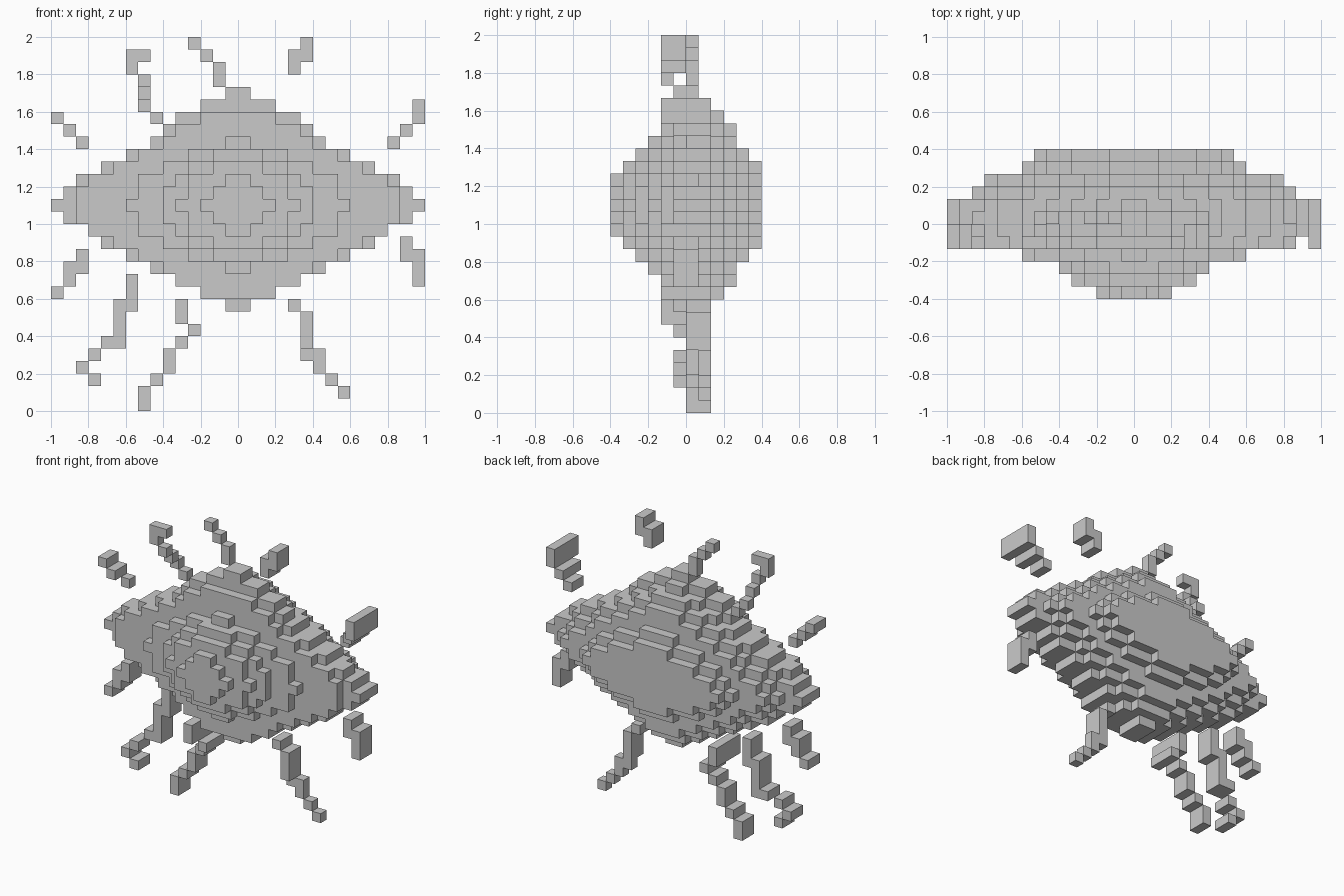
import bpy
import bmesh
from mathutils import Vector

VOXEL = 2 / 30
MIDDLE_ROW = 16

if "Cube" in bpy.data.objects:
    bpy.data.objects.remove(bpy.data.objects["Cube"], do_unlink=True)

# Single flat colour
grey = bpy.data.materials.new("stone_grey")
grey.use_nodes = True
colour = (0.59, 0.59, 0.59, 1)
grey.diffuse_color = colour
shader = next(n for n in grey.node_tree.nodes if n.type == "BSDF_PRINCIPLED")
shader.inputs["Base Color"].default_value = colour


def build_voxels(name, cells):
    """Make one object from the exposed sides of a set of grid cells."""
    bm = bmesh.new()
    for cell in cells:
        for axis in range(3):
            for sign in (-1, 1):
                step = [0, 0, 0]
                step[axis] = sign
                if tuple(c + s for c, s in zip(cell, step)) in cells:
                    continue
                normal = Vector(step)
                side = Vector([float(a == (axis + 1) % 3) for a in range(3)])
                other = normal.cross(side)
                centre = Vector(cell) + Vector((0.5, 0.5, 0.5)) + normal / 2
                corners = (-side - other, side - other, side + other, other - side)
                bm.faces.new([bm.verts.new((centre + c / 2) * VOXEL) for c in corners])
    bmesh.ops.remove_doubles(bm, verts=bm.verts, dist=VOXEL / 100)
    mesh = bpy.data.meshes.new(name)
    bm.to_mesh(mesh)
    bm.free()
    mesh.materials.append(grey)
    bpy.context.collection.objects.link(bpy.data.objects.new(name, mesh))


# Body: depth slices from front to back, half widths from the middle row outward
widest_up = [15, 14, 13, 11, 9, 7, 6, 5, 3, 1]
widest_down = [15, 14, 12, 11, 9, 7, 5, 3, 1]
slices = [
    [3, 2, 1],
    [5, 4, 4, 2],
    [6, 6, 5, 4, 2],
    [9, 8, 8, 6, 4, 1],
    [13, 13, 12, 10, 8, 6, 5, 3],
    None,
    None,
    [15, 14, 12, 11, 9, 7, 5, 3, 1],
    [13, 12, 11, 9, 8, 6, 4, 2],
    [12, 11, 9, 8, 6, 4, 2],
    [9, 8, 7, 5, 2],
    [8, 7, 5, 2],
]
body = set()
for depth, widths in enumerate(slices, start=-6):
    for direction, full in ((1, widest_up), (-1, widest_down)):
        for offset, half in enumerate(widths or full):
            for x in range(-half, half):
                body.add((x, depth, MIDDLE_ROW + direction * offset))
build_voxels("body", body)


# Limbs: walk from a start cell; letters move up, down, left (-x), right (+x),
# back and front within one step, while + and - change the depth of the limb
MOVES = {"u": (0, 0, 1), "d": (0, 0, -1), "l": (-1, 0, 0), "r": (1, 0, 0),
         "b": (0, 1, 0), "f": (0, -1, 0)}


def build_limb(name, start, path, thickness):
    position = Vector(start)
    cells = set()
    for step in [""] + path.split():
        thickness += step.count("+") - step.count("-")
        for letter in step.strip("+-"):
            position += Vector(MOVES[letter])
        x, y, z = (round(c) for c in position)
        cells.update((x, y + extra, z) for extra in range(thickness))
    build_voxels(name, cells)


limbs = {
    "upper_right_outer_limb": ((-13, -1, 21), "ulf+ ul", 1),
    "upper_right_middle_limb": ((-7, 0, 23), "ul fu fu ul u r", 1),
    "upper_right_inner_limb": ((-2, 0, 26), "u ul ul", 1),
    "upper_left_inner_limb": ((4, -2, 27), "u r u", 2),
    "upper_left_outer_limb": ((12, 0, 21), "urf+ urf+ u", 2),
    "side_left_limb": ((13, -1, 13), "d r d d", 2),
    "side_right_limb": ((-13, -1, 12), "d l d dl", 2),
    "lower_right_outer_limb": ((-9, 0, 10), "d d l d d d l dlf dl dr", 2),
    "lower_right_inner_limb": ((-5, -2, 8), "d bdr- bdl- dl d dl dl d", 4),
    "lower_left_limb": ((4, 0, 8), "dr d d bd- r d dr dr", 2),
}
for limb_name, (start, path, thickness) in limbs.items():
    build_limb(limb_name, start, path, thickness)
